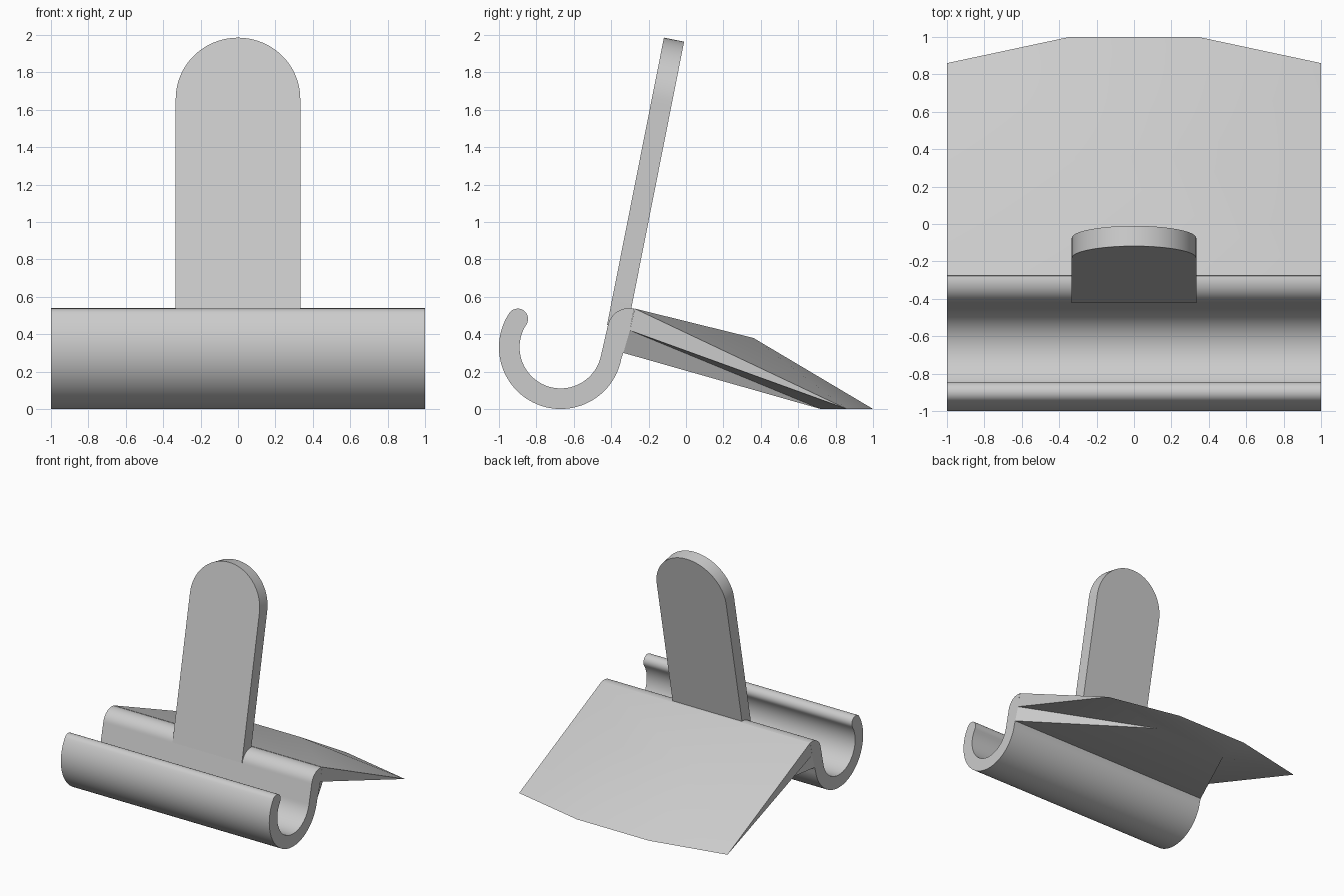
import bpy, bmesh, math
from mathutils import Vector

cube = bpy.data.objects.get("Cube")
if cube:
    bpy.data.objects.remove(cube, do_unlink=True)

grey = bpy.data.materials.new("plain_grey")
grey.use_nodes = True
grey.diffuse_color = (0.6, 0.6, 0.6, 1)
grey.node_tree.nodes["Principled BSDF"].inputs["Base Color"].default_value = (0.6, 0.6, 0.6, 1)


def finish(name, bm):
    bmesh.ops.recalc_face_normals(bm, faces=bm.faces)
    mesh = bpy.data.meshes.new(name)
    bm.to_mesh(mesh)
    bm.free()
    mesh.materials.append(grey)
    obj = bpy.data.objects.new(name, mesh)
    bpy.context.collection.objects.link(obj)
    bpy.ops.object.select_all(action="DESELECT")
    obj.select_set(True)
    bpy.context.view_layer.objects.active = obj
    bpy.ops.object.shade_smooth_by_angle(angle=math.radians(30))
    return obj


def extrude(name, points, offset):
    bm = bmesh.new()
    face = bm.faces.new([bm.verts.new(p) for p in points])
    ext = bmesh.ops.extrude_face_region(bm, geom=[face])
    moved = [v for v in ext["geom"] if isinstance(v, bmesh.types.BMVert)]
    bmesh.ops.translate(bm, verts=moved, vec=offset)
    return finish(name, bm)


def arc(cy, cz, r, start, end, steps):
    angles = [math.radians(start + (end - start) * i / steps) for i in range(steps + 1)]
    return [(cy + r * math.cos(a), cz + r * math.sin(a)) for a in angles]


# Shared measures
lean = 11.2
up = Vector((0, math.sin(math.radians(lean)), math.cos(math.radians(lean))))
back = Vector((0, up.z, -up.y))
thick = 0.11
half = 0.333
bend = (-0.305, 0.424)
hinge = (-0.275, 0.537)
inner = (-0.30, 0.42)
heel = (-0.335, 0.30)

# Curled strap: inside of the curl, bend at the top, outside of the curl, round lip
lip = 146.5
profile = arc(-0.67, 0.33, 0.22, lip, 360 - lean, 40)
profile += arc(*bend, 0.115, 180 - lean, 76, 14)
profile += [inner, heel]
profile += arc(-0.67, 0.33, 0.33, 360 - lean, lip, 48)
lip_y = -0.67 + 0.275 * math.cos(math.radians(lip))
lip_z = 0.33 + 0.275 * math.sin(math.radians(lip))
profile += arc(lip_y, lip_z, 0.055, lip, lip - 180, 14)[1:-1]
extrude("curled_strap", [(-1, y, z) for y, z in profile], (2, 0, 0))

# Upright tab with a round top, leaning back
base = Vector((0, -0.422, 0.45))
length = 1.565 - half
outline = [(-half, 0), (half, 0)] + arc(0, length, half, 0, 180, 40)
extrude("upright_tab", [base + Vector((u, 0, 0)) + up * v for u, v in outline], back * thick)

# Rear foot: faceted wedge, each corner paired across the middle
corners = {
    "hinge": (1, *hinge),
    "inner": (1, *inner),
    "heel": (1, *heel),
    "tip": (1, 0.86, 0),
    "end": (0.345, 1, 0),
    "crest": (0.345, 0.36, 0.38),
    "sole": (0.36, 0.72, 0),
}
bm = bmesh.new()
right = {k: bm.verts.new(p) for k, p in corners.items()}
left = {k: bm.verts.new((-p[0], p[1], p[2])) for k, p in corners.items()}
side_faces = ["hinge crest tip", "crest end tip", "hinge tip inner",
              "inner tip sole", "inner sole heel"]
for side in (right, left):
    for keys in side_faces:
        bm.faces.new([side[k] for k in keys.split()])
middle_faces = ["hinge crest", "crest end", "end tip sole", "sole heel",
                "heel inner", "inner hinge"]
for keys in middle_faces:
    ks = keys.split()
    bm.faces.new([right[k] for k in ks] + [left[k] for k in reversed(ks)])
finish("rear_foot", bm)
